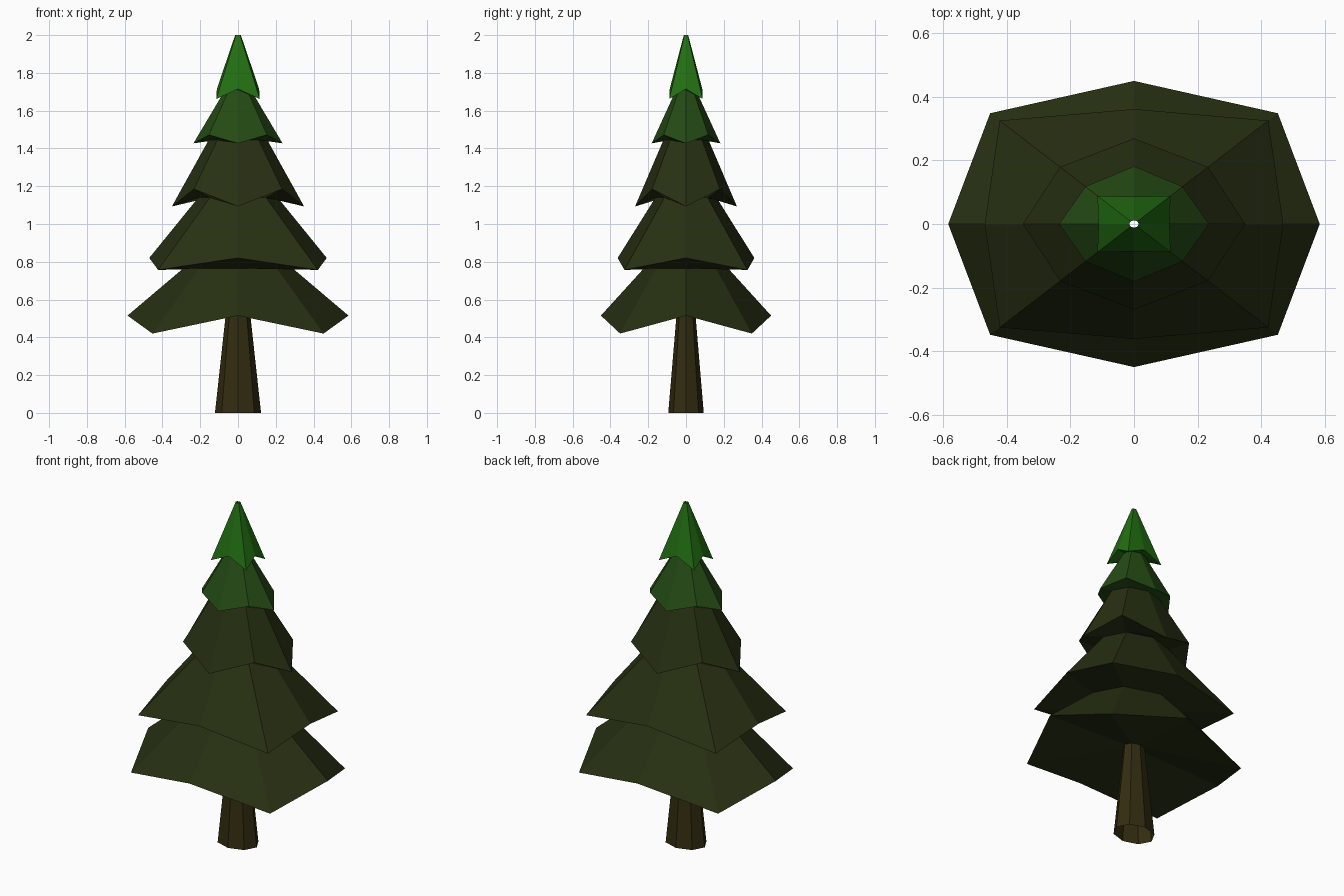
import bpy, bmesh, math

if "Cube" in bpy.data.objects:
    bpy.data.objects.remove(bpy.data.objects["Cube"])


def material(name, rgb):
    m = bpy.data.materials.new(name)
    m.diffuse_color = (*rgb, 1)
    m.use_nodes = True
    m.node_tree.nodes["Principled BSDF"].inputs["Base Color"].default_value = m.diffuse_color
    return m


bark = material("dark bark", (0.032, 0.025, 0.005))
olive = material("dark olive needles", (0.020, 0.029, 0.006))
green = material("mid green needles", (0.018, 0.070, 0.007))
bright = material("bright green needles", (0.016, 0.155, 0.006))

FLAT = 0.77  # depth of the tree relative to its width


def round_ring(r, z):
    """Even eight-sided ring."""
    pts = []
    for i in range(8):
        a = i * math.pi / 4
        pts.append((r * math.cos(a), FLAT * r * math.sin(a), z))
    return pts


def jagged_ring(axis_r, axis_z, corner_x, corner_z):
    """Eight-sided rim whose axis points and corners differ in reach and height."""
    pts = []
    for i in range(8):
        a = i * math.pi / 4
        if i % 2:
            r, z = corner_x * math.sqrt(2), corner_z
        else:
            r, z = axis_r, axis_z
        pts.append((r * math.cos(a), FLAT * r * math.sin(a), z))
    return pts


def loft(name, rings, mat):
    bm = bmesh.new()
    loops = [[bm.verts.new(p) for p in ring] for ring in rings]
    for lo, hi in zip(loops, loops[1:]):
        for i in range(8):
            j = (i + 1) % 8
            bm.faces.new((lo[i], lo[j], hi[j], hi[i]))
    me = bpy.data.meshes.new(name)
    bm.to_mesh(me)
    bm.free()
    me.materials.append(mat)
    ob = bpy.data.objects.new(name, me)
    bpy.context.collection.objects.link(ob)


# Necks where one part meets the next (radius, height)
necks = [(0.064, 0.53), (0.29, 0.765), (0.21, 1.14),
         (0.155, 1.445), (0.068, 1.71), (0.015, 2.0)]

# Jagged rims: axis reach, axis height, corner x, corner height
tiers = [
    ("bottom_branches", (0.585, 0.515, 0.453, 0.42), olive),
    ("lower_branches", (0.470, 0.820, 0.423, 0.757), olive),
    ("middle_branches", (0.350, 1.093, 0.233, 1.185), olive),
    ("upper_branches", (0.236, 1.427, 0.153, 1.472), green),
    ("tree_tip", (0.112, 1.715, 0.115, 1.662), bright),
]

# Trunk
loft("trunk", [round_ring(0.122, 0), round_ring(*necks[0])], bark)

# Branch tiers: underside from the neck below, then slope to the neck above
for k, (name, rim, mat) in enumerate(tiers):
    loft(name, [round_ring(*necks[k]), jagged_ring(*rim), round_ring(*necks[k + 1])], mat)
